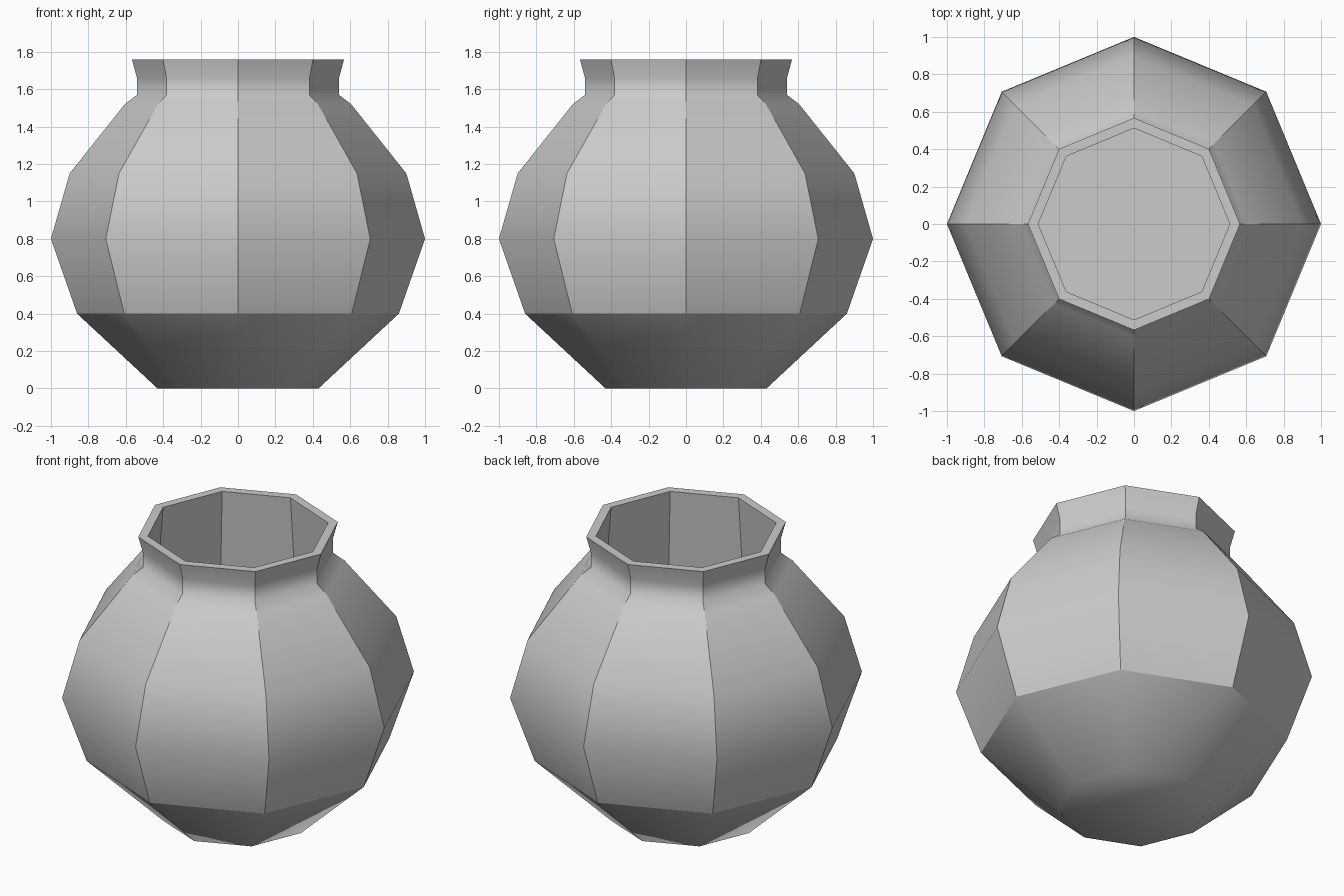
import bpy, bmesh, math

if "Cube" in bpy.data.objects:
    bpy.data.objects.remove(bpy.data.objects["Cube"])

SIDES = 8
# (radius, height) from the foot up the outside, over the rim and down the inside
PROFILE = [(0.43, 0.0), (0.86, 0.4), (1.0, 0.8), (0.90, 1.15), (0.605, 1.52),
           (0.54, 1.57), (0.54, 1.66), (0.567, 1.76),
           (0.512, 1.76), (0.63, 0.35)]
SHARP_RINGS = {1, 7, 8, 9}          # belly crease, rim edges, inner floor

bm = bmesh.new()
rings = []
for r, z in PROFILE:
    rings.append([bm.verts.new((r * math.cos(2 * math.pi * i / SIDES),
                                r * math.sin(2 * math.pi * i / SIDES), z))
                  for i in range(SIDES)])

# Walls
for a, b in zip(rings, rings[1:]):
    for i in range(SIDES):
        j = (i + 1) % SIDES
        bm.faces.new((a[i], a[j], b[j], b[i]))

# Underside and inner floor
bm.faces.new(rings[0][::-1])
bm.faces.new(rings[-1])

# Smooth up and down, creased at the corners; soft underside
for f in bm.faces:
    f.smooth = True
for k, ring in enumerate(rings):
    for i in range(SIDES):
        if k in SHARP_RINGS:
            bm.edges.get((ring[i], ring[(i + 1) % SIDES])).smooth = False
        if 1 <= k < len(rings) - 1 and k != 7:
            bm.edges.get((ring[i], rings[k + 1][i])).smooth = False

bmesh.ops.recalc_face_normals(bm, faces=bm.faces)
mesh = bpy.data.meshes.new("clay_pot")
bm.to_mesh(mesh)
bm.free()
pot = bpy.data.objects.new("clay_pot", mesh)
bpy.context.collection.objects.link(pot)
